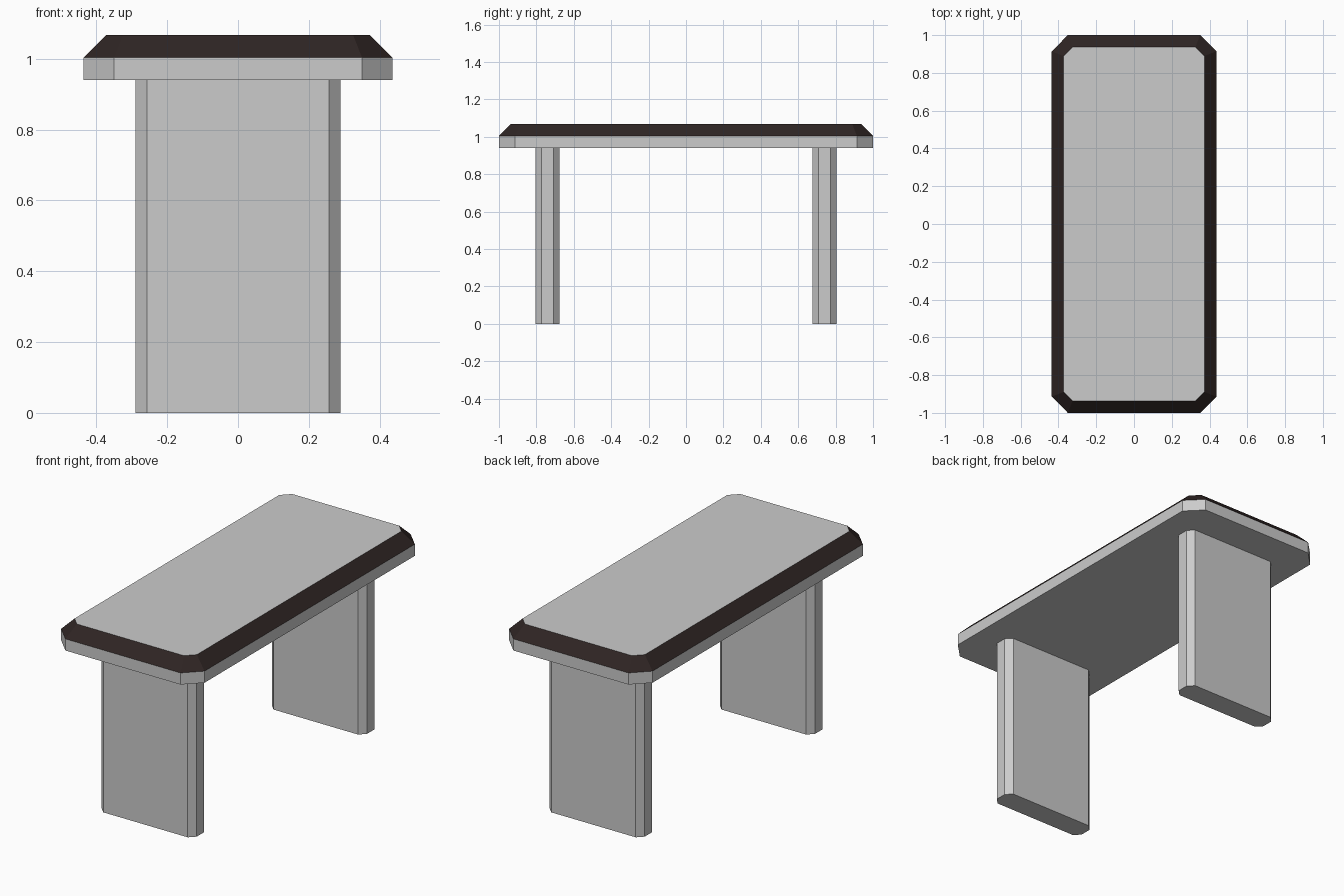
import bpy
import bmesh

cube = bpy.data.objects.get("Cube")
if cube:
    bpy.data.objects.remove(cube, do_unlink=True)


def make_material(name, color):
    mat = bpy.data.materials.new(name)
    mat.use_nodes = True
    mat.diffuse_color = color
    mat.node_tree.nodes["Principled BSDF"].inputs["Base Color"].default_value = color
    return mat


stone = make_material("light grey", (0.6, 0.6, 0.6, 1))
trim = make_material("dark brown", (0.028, 0.018, 0.017, 1))


def octagon(hx, hy, cut):
    """Rectangle outline with clipped corners, counter-clockwise."""
    return [(hx, cut - hy), (hx, hy - cut), (hx - cut, hy), (cut - hx, hy),
            (-hx, hy - cut), (-hx, cut - hy), (cut - hx, -hy), (hx - cut, -hy)]


def loft(name, sections, y=0.0, materials=(stone,)):
    """Stack clipped rectangles (half x, half y, cut, z) into a closed solid."""
    bm = bmesh.new()
    rings = [[bm.verts.new((px, py, z)) for px, py in octagon(hx, hy, cut)]
             for hx, hy, cut, z in sections]
    bm.faces.new(rings[0][::-1])
    bm.faces.new(rings[-1])
    for low, high in zip(rings, rings[1:]):
        for i in range(8):
            j = (i + 1) % 8
            bm.faces.new((low[i], low[j], high[j], high[i]))
    # Sloping faces take the trim colour
    bm.normal_update()
    for face in bm.faces:
        if 0.1 < face.normal.z < 0.95:
            face.material_index = 1
    mesh = bpy.data.meshes.new(name)
    bm.to_mesh(mesh)
    bm.free()
    for mat in materials:
        mesh.materials.append(mat)
    obj = bpy.data.objects.new(name, mesh)
    obj.location.y = y
    bpy.context.collection.objects.link(obj)
    return obj


# Table top with a dark bevelled rim
loft("table_top", [(0.436, 1.0, 0.086, 0.94),
                   (0.436, 1.0, 0.086, 1.004),
                   (0.372, 0.936, 0.047, 1.068)], materials=(stone, trim))

# Two slab legs with clipped corners
for name, y in (("front_leg", -0.74), ("back_leg", 0.74)):
    loft(name, [(0.289, 0.064, 0.032, 0), (0.289, 0.064, 0.032, 0.94)], y)
